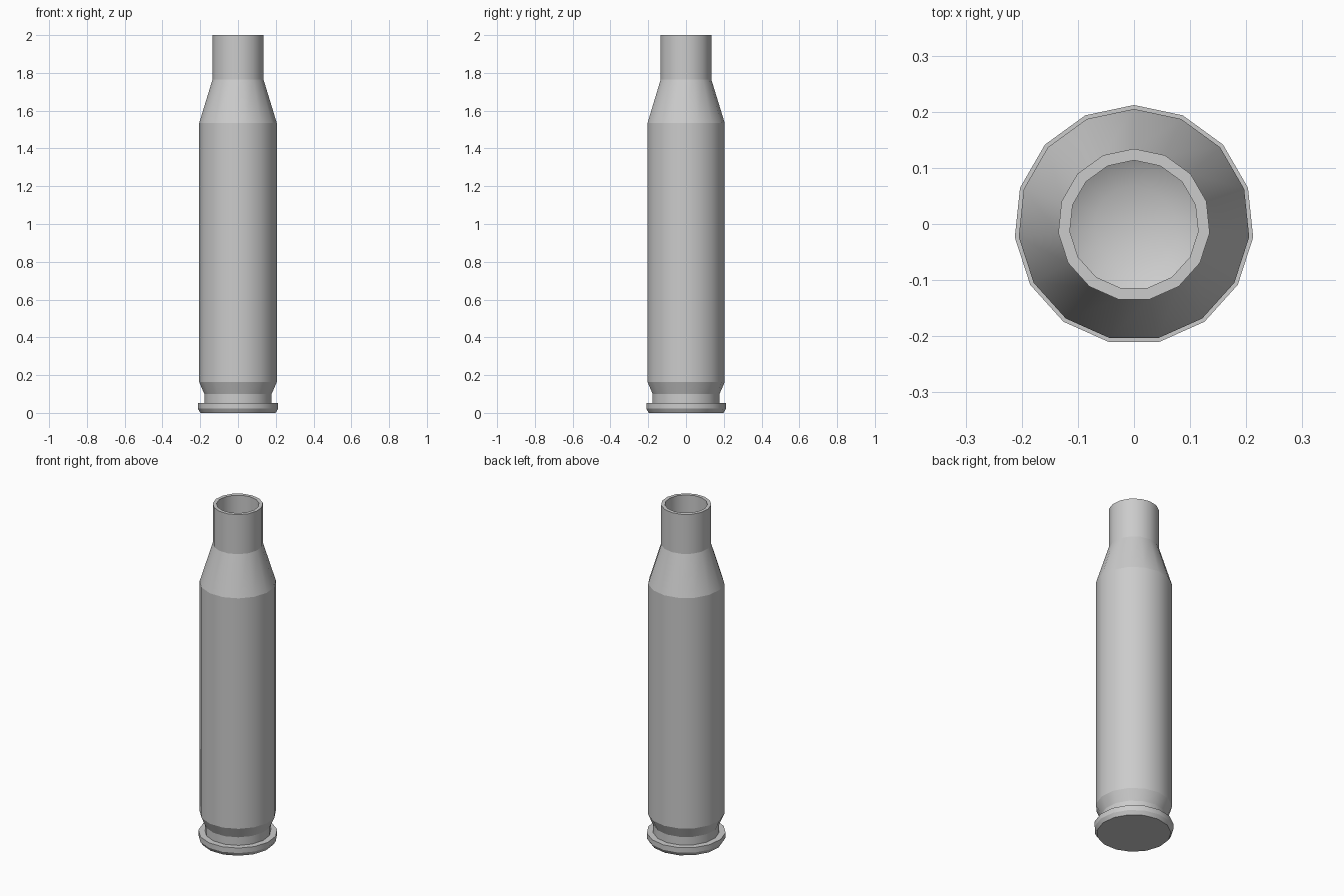
import bpy, bmesh
from math import cos, sin, pi

if "Cube" in bpy.data.objects:
    bpy.data.objects.remove(bpy.data.objects["Cube"])

SIDES = 15

# (radius, height): base, rim, groove, body, shoulder, neck
outer = [(0.20, 0.0), (0.2136, 0.022), (0.2136, 0.052), (0.179, 0.052),
         (0.179, 0.10), (0.2065, 0.163), (0.2065, 1.535),
         (0.1357, 1.765), (0.1357, 2.0)]
# hollow inside, from the mouth down to a rounded floor
inner = [(0.115, 2.0), (0.115, 1.76), (0.185, 1.53), (0.185, 0.18),
         (0.165, 0.12), (0.13, 0.085), (0.07, 0.06)]
SHARP_RINGS = len(outer) + 3


def ring(bm, r, z):
    """One 15-sided ring with a corner at +y."""
    return [bm.verts.new((r * cos(pi / 2 + 2 * pi * i / SIDES),
                          r * sin(pi / 2 + 2 * pi * i / SIDES) - 0.0015, z))
            for i in range(SIDES)]


bm = bmesh.new()
rings = [ring(bm, r, z) for r, z in outer + inner]
for a, b in zip(rings, rings[1:]):
    for i in range(SIDES):
        j = (i + 1) % SIDES
        bm.faces.new((a[i], a[j], b[j], b[i]))

# flat base and rounded inner floor
bm.faces.new(rings[0][::-1])
centre = bm.verts.new((0, -0.0015, 0.052))
for i in range(SIDES):
    bm.faces.new((rings[-1][i], rings[-1][(i + 1) % SIDES], centre))
bmesh.ops.recalc_face_normals(bm, faces=bm.faces)

# smooth around the axis, crisp at each profile step
for f in bm.faces:
    f.smooth = True
for loop in rings[:SHARP_RINGS]:
    for i in range(SIDES):
        bm.edges.get((loop[i], loop[(i + 1) % SIDES])).smooth = False

mesh = bpy.data.meshes.new("casing")
bm.to_mesh(mesh)
bm.free()
bpy.context.collection.objects.link(bpy.data.objects.new("casing", mesh))
